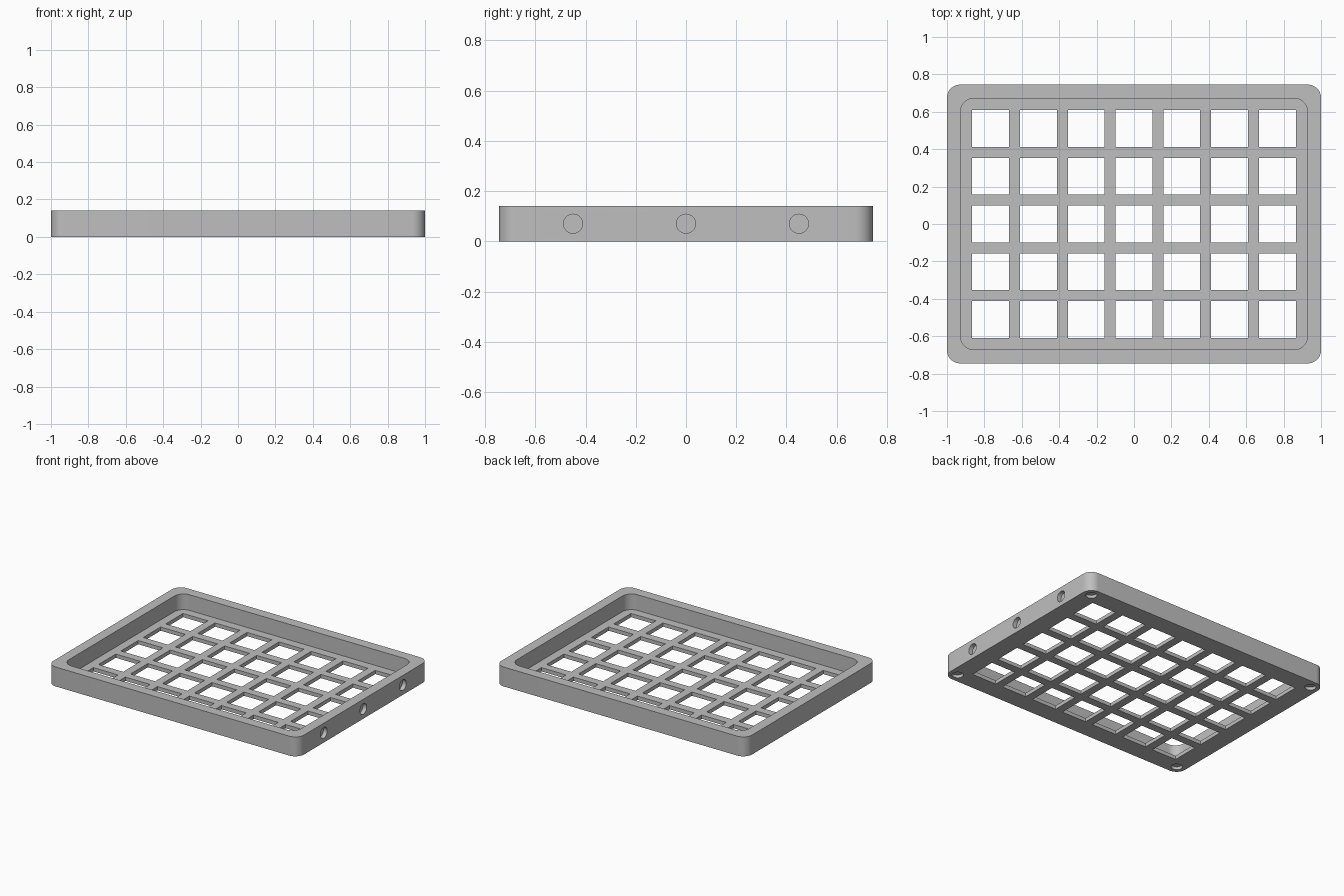
import bpy, bmesh, math
from mathutils import Matrix, Vector

cube = bpy.data.objects.get("Cube")
if cube:
    bpy.data.objects.remove(cube, do_unlink=True)

HALF_X, HALF_Y, HEIGHT = 1.0, 0.745, 0.14
WALL, FLOOR, RADIUS = 0.073, 0.027, 0.07
PITCH, CELL = 0.2555, 0.197

grey = bpy.data.materials.new("plain grey")
grey.use_nodes = True
colour = (0.52, 0.52, 0.52, 1)
grey.diffuse_color = colour
grey.node_tree.nodes["Principled BSDF"].inputs["Base Color"].default_value = colour


def make_object(name, bm):
    bmesh.ops.recalc_face_normals(bm, faces=bm.faces)
    mesh = bpy.data.meshes.new(name)
    bm.to_mesh(mesh)
    bm.free()
    mesh.materials.append(grey)
    obj = bpy.data.objects.new(name, mesh)
    bpy.context.collection.objects.link(obj)
    return obj


def rounded_block(name, hx, hy, z0, z1, r, steps=12):
    """Upright block with rounded vertical edges."""
    bm = bmesh.new()
    verts = []
    for corner, (sx, sy) in enumerate([(1, 1), (-1, 1), (-1, -1), (1, -1)]):
        for i in range(steps + 1):
            a = math.pi / 2 * (corner + i / steps)
            verts.append(bm.verts.new((sx * (hx - r) + r * math.cos(a),
                                       sy * (hy - r) + r * math.sin(a), z0)))
    base = bm.faces.new(verts)
    top = bmesh.ops.extrude_face_region(bm, geom=[base])["geom"]
    bmesh.ops.translate(bm, vec=(0, 0, z1 - z0),
                        verts=[v for v in top if isinstance(v, bmesh.types.BMVert)])
    return make_object(name, bm)


def add_drill(bm, centre, radius, depth, axis):
    """Cylinder reaching the given depth on both sides of a surface point."""
    turn = Vector((0, 0, 1)).rotation_difference(Vector(axis)).to_matrix().to_4x4()
    bmesh.ops.create_cone(bm, cap_ends=True, segments=32, radius1=radius,
                          radius2=radius, depth=2 * depth,
                          matrix=Matrix.Translation(centre) @ turn)


def cut(obj, cutter):
    mod = obj.modifiers.new("cut", "BOOLEAN")
    mod.operation = "DIFFERENCE"
    mod.solver = "EXACT"
    mod.object = cutter
    bpy.context.view_layer.objects.active = obj
    bpy.ops.object.modifier_apply(modifier=mod.name)
    bpy.data.objects.remove(cutter, do_unlink=True)


# Tray with rounded corners and an open top
tray = rounded_block("grid_tray", HALF_X, HALF_Y, 0, HEIGHT, RADIUS)
cut(tray, rounded_block("pocket_cutter", HALF_X - WALL, HALF_Y - WALL,
                        FLOOR, HEIGHT + 0.1, RADIUS))

# Grid of square openings through the floor
holes = bmesh.new()
for col in range(-3, 4):
    for row in range(-2, 3):
        place = Matrix.Translation((col * PITCH, row * PITCH, 0))
        bmesh.ops.create_cube(holes, size=1,
                              matrix=place @ Matrix.Diagonal((CELL, CELL, 0.1, 1)))

# Blind round sockets in the right-hand wall
for y in (-0.45, 0, 0.45):
    add_drill(holes, (HALF_X, y, HEIGHT / 2), 0.038, 0.03, (1, 0, 0))

# Blind round sockets under the four corners
for sx in (-1, 1):
    for sy in (-1, 1):
        add_drill(holes, (sx * (HALF_X - 0.066), sy * (HALF_Y - 0.066), 0),
                  0.037, 0.022, (0, 0, 1))
cut(tray, make_object("hole_cutter", holes))

# Smooth curved walls, crisp edges
bpy.ops.object.select_all(action="DESELECT")
tray.select_set(True)
bpy.context.view_layer.objects.active = tray
bpy.ops.object.shade_smooth_by_angle(angle=math.radians(30))
